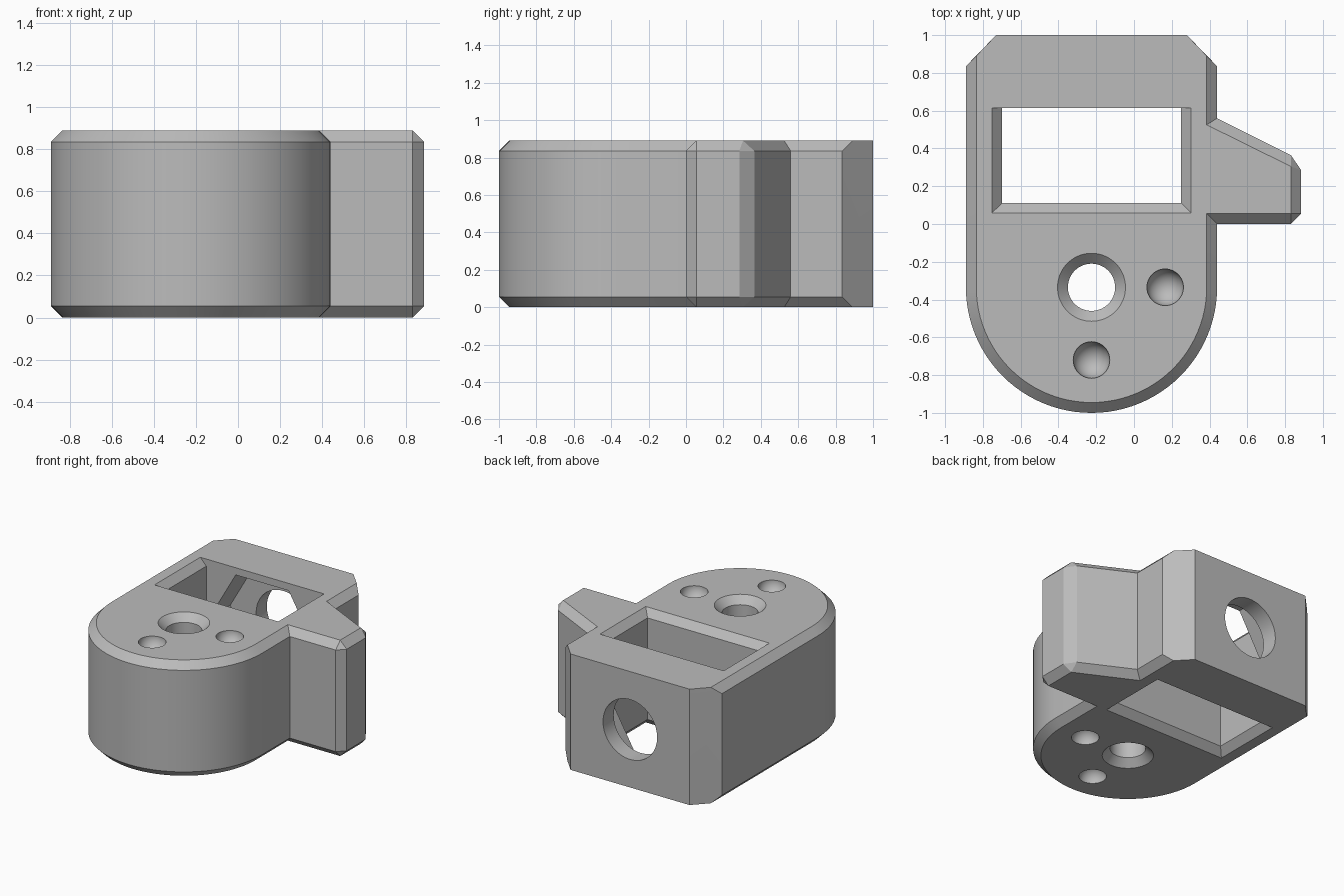
import bpy, bmesh
from math import sin, cos, pi
from mathutils import Matrix

if "Cube" in bpy.data.objects:
    bpy.data.objects.remove(bpy.data.objects["Cube"], do_unlink=True)

HEIGHT, BEVEL = 0.89, 0.055
CX, CY = -0.225, -0.335          # axis of the rounded front end
RADIUS = 0.665

grey = bpy.data.materials.new("plain grey")
grey.use_nodes = True
grey.diffuse_color = (0.5, 0.5, 0.5, 1)
grey.node_tree.nodes["Principled BSDF"].inputs["Base Color"].default_value = grey.diffuse_color


def add_object(name, bm):
    bmesh.ops.remove_doubles(bm, verts=bm.verts, dist=1e-5)
    bmesh.ops.recalc_face_normals(bm, faces=bm.faces)
    mesh = bpy.data.meshes.new(name)
    bm.to_mesh(mesh)
    bm.free()
    mesh.materials.append(grey)
    obj = bpy.data.objects.new(name, mesh)
    bpy.context.collection.objects.link(obj)
    return obj


def loft(name, rings, transform=Matrix()):
    """Skin a stack of (outline, z) rings and cap both ends."""
    bm = bmesh.new()
    loops = [[bm.verts.new(transform @ Matrix.Translation((x, y, z)).translation)
              for x, y in pts] for pts, z in rings]
    n = len(loops[0])
    for a, b in zip(loops, loops[1:]):
        for i in range(n):
            j = (i + 1) % n
            bm.faces.new((a[i], a[j], b[j], b[i]))
    bm.faces.new(loops[0])
    bm.faces.new(loops[-1])
    return add_object(name, bm)


def circle(r, x=CX, y=CY, n=64, start=0, turn=2 * pi):
    return [(x + r * cos(start + turn * i / n), y + r * sin(start + turn * i / n))
            for i in range(n)]


def mirrored_rings(wide, narrow, extra=0.0):
    """Rings that swap from one outline to another within the top and bottom bevel."""
    return [(wide, -extra), (narrow, BEVEL), (narrow, HEIGHT - BEVEL), (wide, HEIGHT + extra)]


# Body outline with side arm: full size, and inset for the bevelled faces
def arc(r):
    return circle(r, n=48, start=pi, turn=pi) + [(CX + r, CY)]

outer = arc(RADIUS) + [
    (0.44, 0), (0.83, 0), (0.885, 0.055), (0.885, 0.285), (0.83, 0.365),
    (0.44, 0.56), (0.44, 0.835), (0.28, 1), (-0.73, 1), (-0.89, 0.835)]
inner = arc(RADIUS - BEVEL) + [
    (0.385, 0.055), (0.83, 0.055), (0.83, 0.055), (0.83, 0.305), (0.83, 0.305),
    (0.385, 0.525), (0.385, 0.89), (0.28, 1), (-0.73, 1), (-0.835, 0.89)]
body = loft("mount_body", mirrored_rings(inner, outer))


# Rectangular slot, flared on three sides
def slot(grow):
    return [(-0.7 - grow, 0.11 - grow), (0.25 + grow, 0.11 - grow),
            (0.25 + grow, 0.615), (-0.7 - grow, 0.615)]

EXTRA = 0.01
cutters = [loft("slot_cutter", mirrored_rings(slot(0.05 + EXTRA), slot(0), EXTRA))]

# Countersunk through hole
cutters.append(loft("bore_cutter", mirrored_rings(
    circle(0.18 + EXTRA), circle(0.125), EXTRA)))

# Hexagonal nut recess and round bolt hole in the back wall
to_back = Matrix(((1, 0, 0, 0), (0, 0, 1, 0), (0, 1, 0, 0), (0, 0, 0, 1)))
mid = HEIGHT / 2
cutters.append(loft("nut_cutter", [(circle(0.45, CX, mid, 6), 0.5),
                                   (circle(0.45, CX, mid, 6), 0.87)], to_back))
cutters.append(loft("bolt_cutter", [(circle(0.23, CX, mid), 0.8),
                                    (circle(0.23, CX, mid), 1.1)], to_back))

# Round dimples on the top and bottom faces
for x, y in ((0.165, CY), (CX, -0.72)):
    for z in (0, HEIGHT):
        bm = bmesh.new()
        bmesh.ops.create_uvsphere(bm, u_segments=40, v_segments=21, radius=0.097,
                                  matrix=Matrix.Translation((x, y, z)))
        cutters.append(add_object("dimple_cutter", bm))

# Cut everything out of the body
bpy.ops.object.select_all(action="DESELECT")
bpy.context.view_layer.objects.active = body
body.select_set(True)
for cutter in cutters:
    cutter.hide_render = True
    mod = body.modifiers.new("cut", "BOOLEAN")
    mod.operation, mod.solver, mod.object = "DIFFERENCE", "EXACT", cutter
    bpy.ops.object.modifier_apply(modifier=mod.name)
    bpy.data.objects.remove(cutter, do_unlink=True)
bpy.ops.object.shade_smooth_by_angle(angle=pi / 9)
